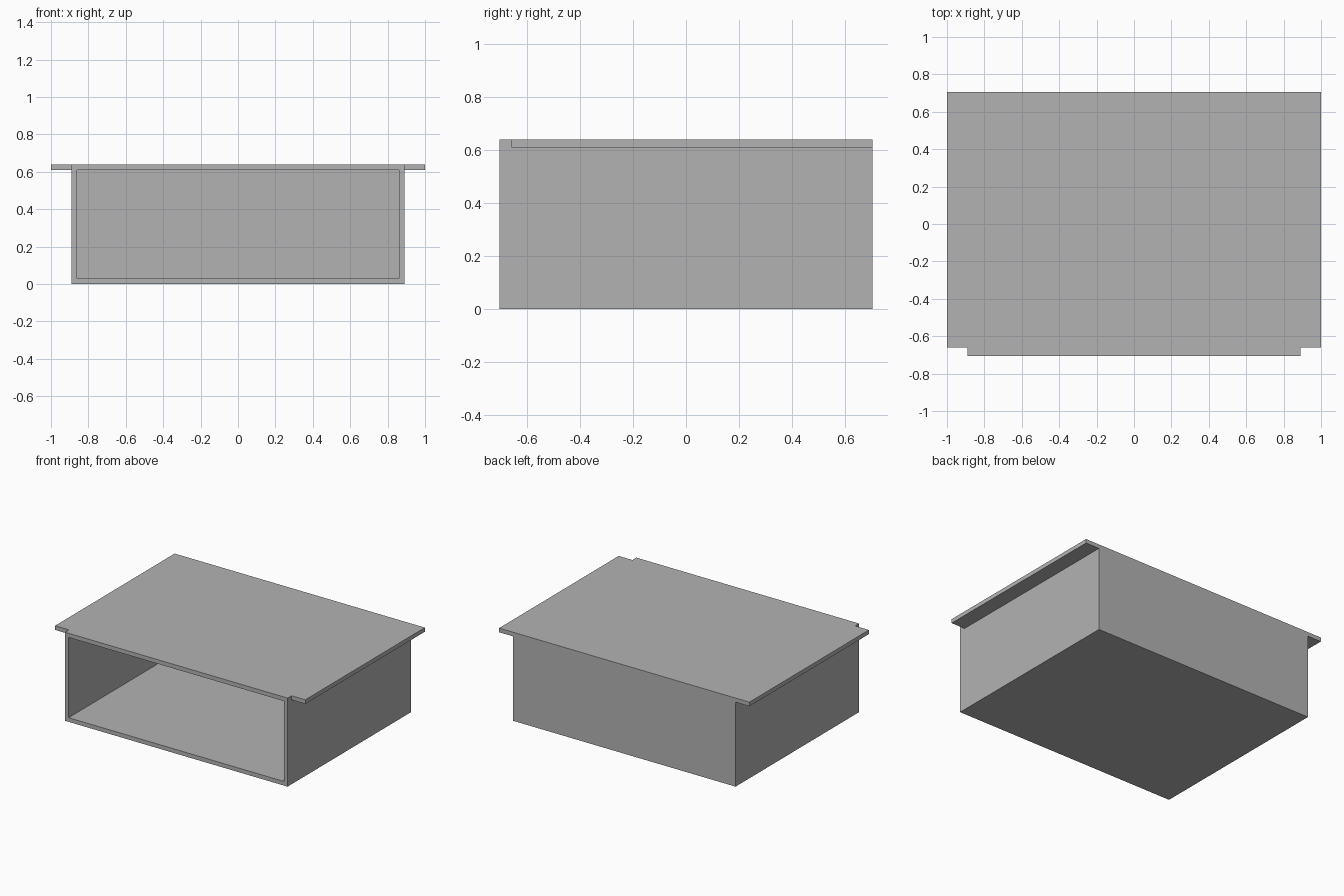
import bpy
import bmesh
from mathutils import Vector

cube = bpy.data.objects.get("Cube")
if cube:
    bpy.data.objects.remove(cube, do_unlink=True)

grey = bpy.data.materials.new("plain grey")
grey.use_nodes = True
colour = (0.45, 0.45, 0.45, 1)
grey.diffuse_color = colour
grey.node_tree.nodes["Principled BSDF"].inputs["Base Color"].default_value = colour

HALF_W, HALF_D, HEIGHT, WALL = 0.89, 0.705, 0.64, 0.03
FLANGE_X, FLANGE_FRONT = 1.0, -0.66


def finish(bm, name):
    bmesh.ops.recalc_face_normals(bm, faces=bm.faces)
    mesh = bpy.data.meshes.new(name)
    bm.to_mesh(mesh)
    bm.free()
    mesh.materials.append(grey)
    obj = bpy.data.objects.new(name, mesh)
    bpy.context.collection.objects.link(obj)
    return obj


def box_mesh(low, high):
    low, high = Vector(low), Vector(high)
    bm = bmesh.new()
    bmesh.ops.create_cube(bm, size=1)
    for v in bm.verts:
        v.co = (low + high) / 2 + v.co * (high - low)
    return bm


# Open-fronted drawer box: inset the front face, then push it back
bm = box_mesh((-HALF_W, -HALF_D, 0), (HALF_W, HALF_D, HEIGHT))
bm.normal_update()
front = min(bm.faces, key=lambda f: f.calc_center_median().y)
bmesh.ops.inset_region(bm, faces=[front], thickness=WALL, use_even_offset=True)
for v in front.verts:
    v.co.y = -HALF_D
pushed = bmesh.ops.extrude_discrete_faces(bm, faces=[front])["faces"][0]
for v in pushed.verts:
    v.co.y = HALF_D - WALL
finish(bm, "drawer_box")

# Side mounting flanges, flush with the top and set back from the front
for name, side in (("left_flange", 1), ("right_flange", -1)):
    x = sorted((side * HALF_W, side * FLANGE_X))
    bm = box_mesh((x[0], FLANGE_FRONT, HEIGHT - WALL), (x[1], HALF_D, HEIGHT))
    finish(bm, name)
